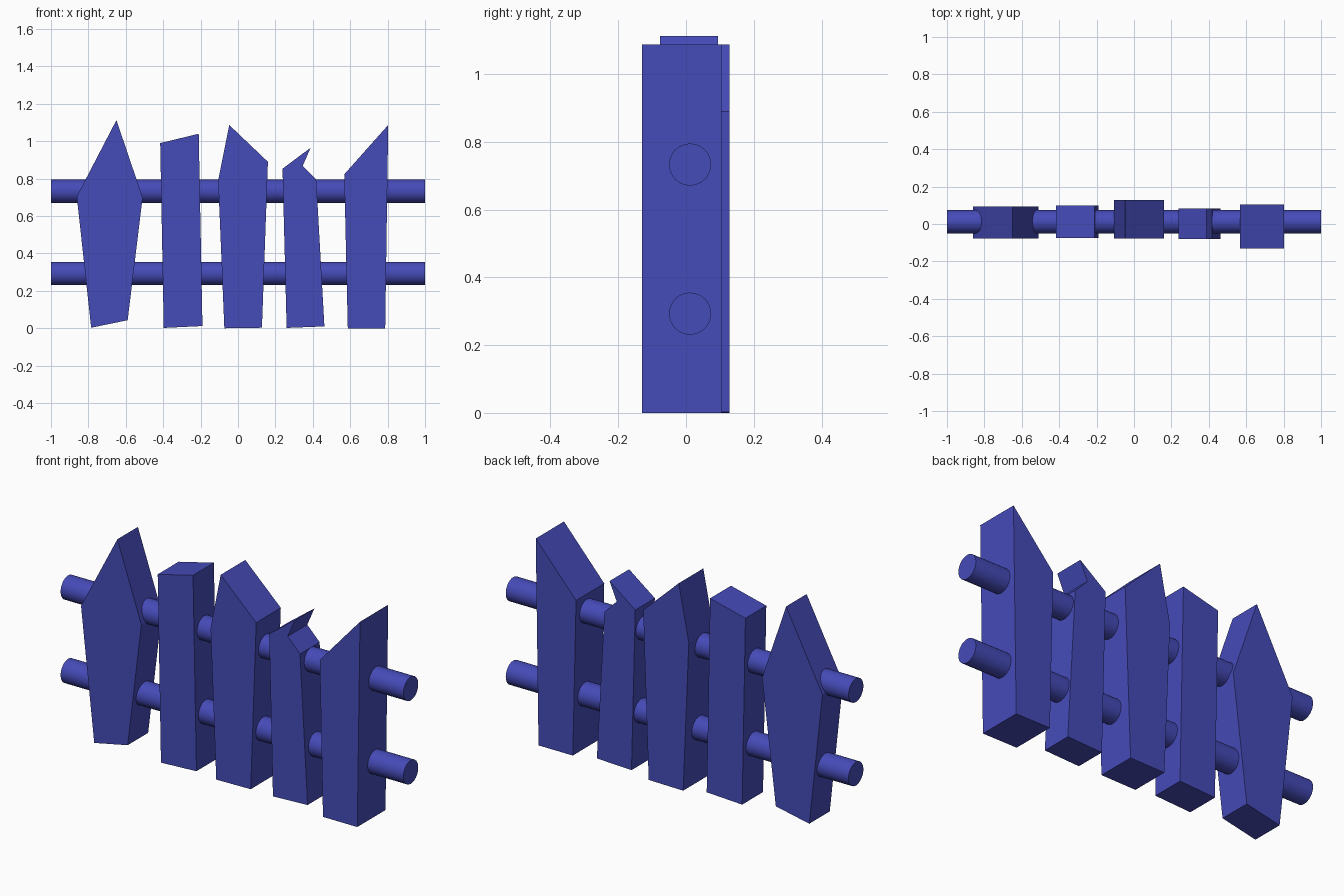
import bpy, bmesh, math

if "Cube" in bpy.data.objects:
    bpy.data.objects.remove(bpy.data.objects["Cube"])

blue = bpy.data.materials.new("blue_paint")
blue.diffuse_color = (0.06, 0.07, 0.48, 1)
blue.use_nodes = True
blue.node_tree.nodes["Principled BSDF"].inputs["Base Color"].default_value = blue.diffuse_color


def picket(name, outline, y_front, y_back):
    """Extrude an (x, z) outline from y_front to y_back."""
    bm = bmesh.new()
    face = bm.faces.new([bm.verts.new((x, y_front, z)) for x, z in outline])
    ext = bmesh.ops.extrude_face_region(bm, geom=[face], use_keep_orig=True)
    verts = [g for g in ext["geom"] if isinstance(g, bmesh.types.BMVert)]
    bmesh.ops.translate(bm, verts=verts, vec=(0, y_back - y_front, 0))
    bmesh.ops.recalc_face_normals(bm, faces=bm.faces)
    mesh = bpy.data.meshes.new(name)
    bm.to_mesh(mesh)
    bm.free()
    mesh.materials.append(blue)
    bpy.context.collection.objects.link(bpy.data.objects.new(name, mesh))


def rail(name, z):
    bpy.ops.mesh.primitive_cylinder_add(vertices=32, radius=0.062, depth=2,
                                        location=(0, 0.012, z),
                                        rotation=(0, math.pi / 2, 0))
    ob = bpy.context.object
    ob.name = name
    ob.data.materials.append(blue)
    bpy.ops.object.shade_smooth_by_angle(angle=math.radians(30))


# Rough-cut pickets, left to right
picket("pointed_picket", [(-0.785, 0.003), (-0.59, 0.043), (-0.51, 0.70),
                          (-0.65, 1.113), (-0.862, 0.705)], -0.077, 0.094)
picket("flat_picket", [(-0.397, 0.002), (-0.19, 0.012), (-0.21, 1.04),
                       (-0.416, 0.99)], -0.075, 0.099)
picket("gabled_picket", [(-0.073, 0), (0.128, 0.003), (0.16, 0.89),
                         (-0.047, 1.087), (-0.106, 0.79)], -0.077, 0.128)
picket("splintered_picket", [(0.26, 0.002), (0.462, 0.01), (0.418, 0.795),
                             (0.346, 0.868), (0.388, 0.965),
                             (0.238, 0.853)], -0.08, 0.083)
picket("slanted_picket", [(0.587, 0), (0.787, 0), (0.803, 1.087),
                          (0.568, 0.823)], -0.13, 0.105)

# Round cross rails
rail("lower_rail", 0.293)
rail("upper_rail", 0.733)
